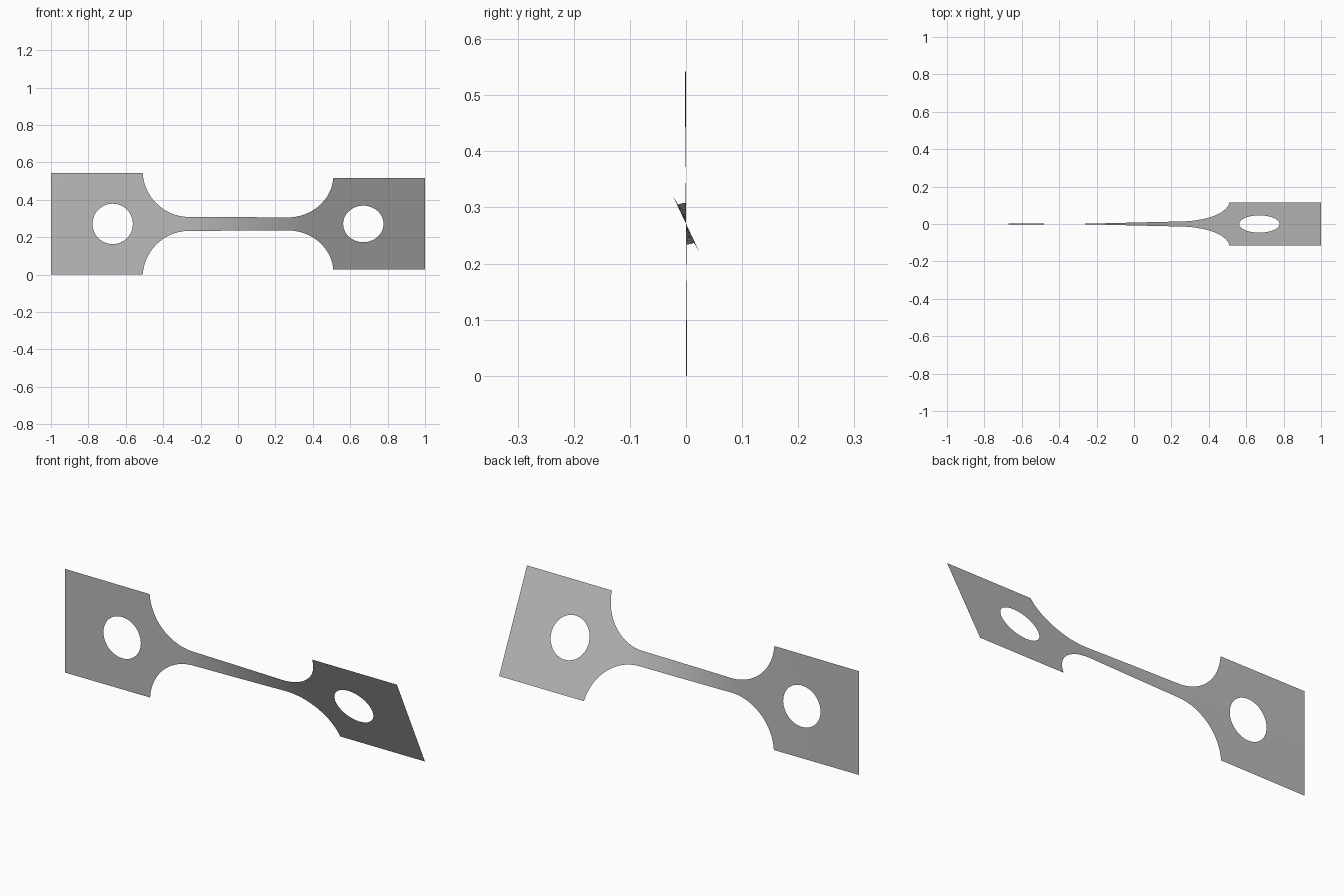
import bpy, bmesh, math

cube = bpy.data.objects.get("Cube")
if cube:
    bpy.data.objects.remove(cube, do_unlink=True)

HALF = 0.271            # half height of the end plates
NECK = 0.037            # half height of the neck
FILLET = 0.25           # radius of the shoulder fillets
FILLET_X = 0.26         # where the fillets meet the neck
HOLE_X, HOLE_R = 0.67, 0.108
ROWS, RINGS = 16, 6
TWIST = math.radians(25.3)
SAG = math.radians(0.6)  # slight turn at the inner end of the fixed plate


def twist_angle(x):
    """Fixed plate barely turns, the neck twists evenly, the far plate is rigid."""
    if x < -0.3:
        return SAG * (x + 1) / 0.7
    return SAG + (TWIST - SAG) * min((x + 0.3) / 0.65, 1)


def lerp(a, b, t):
    return a + (b - a) * t


bm = bmesh.new()


def add_grid(lines, closed=False):
    """Skin quads between successive lines of (x, height) points."""
    verts = [[bm.verts.new((x, 0, h)) for x, h in line] for line in lines]
    n = len(verts[0])
    for a, b in zip(verts, verts[1:]):
        for j in range(n if closed else n - 1):
            k = (j + 1) % n
            bm.faces.new((a[j], b[j], b[k], a[k]))


# Shoulder outline, from the plate edge to the neck
start = math.asin((NECK + FILLET - HALF) / FILLET)
shoulder = []
for i in range(21):
    t = lerp(start, math.pi / 2, i / 20)
    shoulder.append((-FILLET_X - FILLET * math.cos(t), NECK + FILLET - FILLET * math.sin(t)))
edge_x = -shoulder[0][0]

# Neck with both shoulders
straight = [(lerp(-FILLET_X, FILLET_X, i / 24), NECK) for i in range(1, 24)]
outline = shoulder + straight + [(-x, h) for x, h in reversed(shoulder)]
add_grid([[(x, lerp(-h, h, j / ROWS)) for j in range(ROWS + 1)] for x, h in outline])

# End plates, skinned from the rim of the hole out to the rectangle
corners = [(edge_x, -HALF), (edge_x, HALF), (1, HALF), (1, -HALF)]
border = []
for (x0, h0), (x1, h1) in zip(corners, corners[1:] + corners[:1]):
    border += [(lerp(x0, x1, i / ROWS), lerp(h0, h1, i / ROWS)) for i in range(ROWS)]
for side in (-1, 1):
    rings = []
    for r in range(RINGS + 1):
        ring = []
        for x, h in border:
            a = math.atan2(h, x - HOLE_X)
            px = lerp(HOLE_X + HOLE_R * math.cos(a), x, r / RINGS)
            ring.append((side * px, lerp(HOLE_R * math.sin(a), h, r / RINGS)))
        rings.append(ring)
    add_grid(rings, closed=True)

bmesh.ops.remove_doubles(bm, verts=bm.verts, dist=0.0005)

# Twist the sheet about its long axis and stand it on the ground
for v in bm.verts:
    a, h = twist_angle(v.co.x), v.co.z
    v.co.y = -h * math.sin(a)
    v.co.z = HALF + h * math.cos(a)
bmesh.ops.recalc_face_normals(bm, faces=bm.faces)
for f in bm.faces:
    f.smooth = True

mesh = bpy.data.meshes.new("twisted_strip")
bm.to_mesh(mesh)
bm.free()
strip = bpy.data.objects.new("twisted_strip", mesh)
bpy.context.collection.objects.link(strip)

# Plain grey
grey = bpy.data.materials.new("light_grey")
grey.use_nodes = True
colour = (0.5, 0.5, 0.5, 1)
grey.diffuse_color = colour
grey.node_tree.nodes["Principled BSDF"].inputs["Base Color"].default_value = colour
mesh.materials.append(grey)
